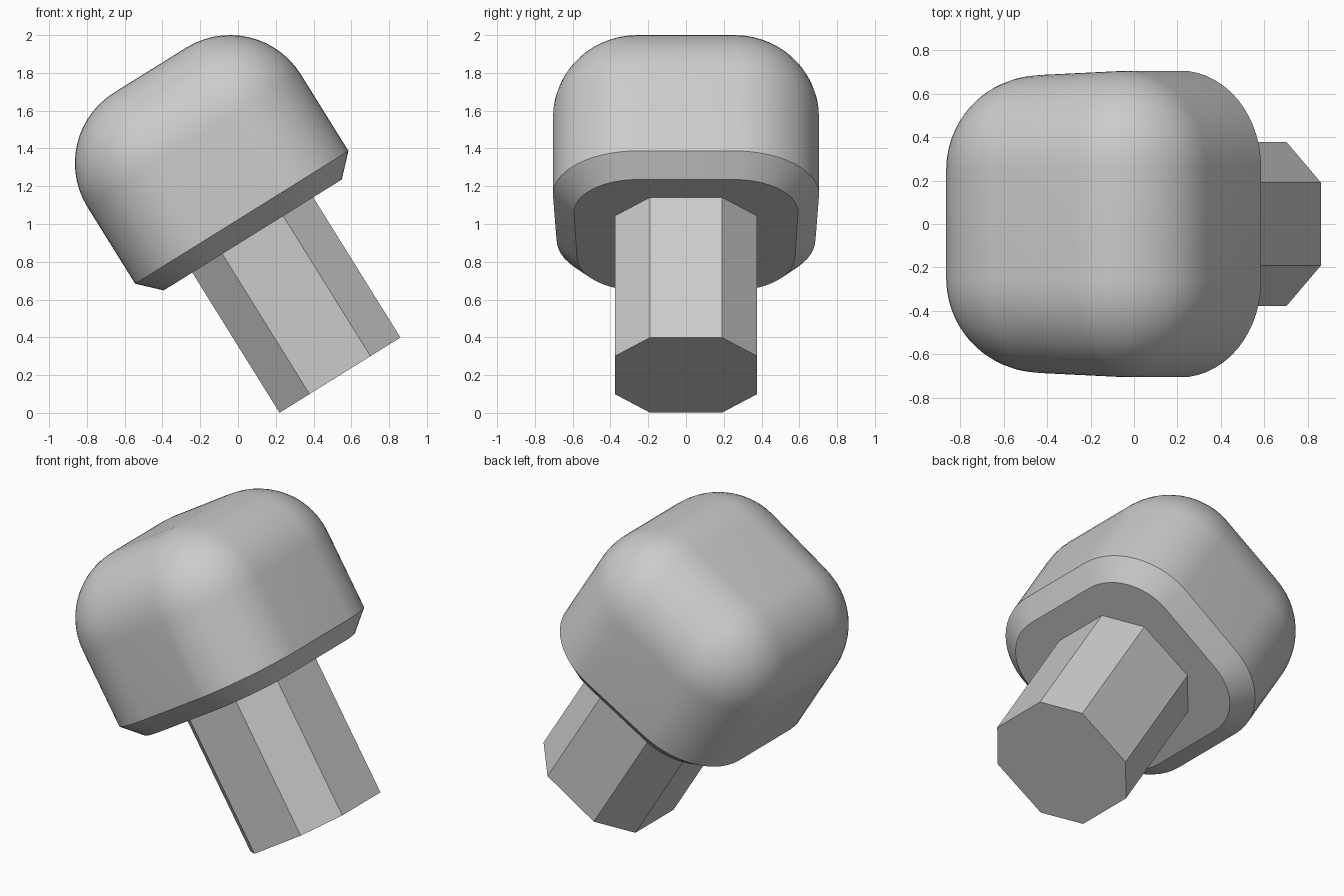
import bpy, bmesh, math
from mathutils import Matrix, Vector

default = bpy.data.objects.get("Cube")
if default:
    bpy.data.objects.remove(default, do_unlink=True)

TILT = Matrix.Translation((0.54, 0, 0.2)) @ Matrix.Rotation(math.radians(-31.9), 4, 'Y')
RIM, TOP, ROUND, CHAMFER = 0.984, 1.902, 0.44, 0.11

grey = bpy.data.materials.new("plain grey")
grey.use_nodes = True
colour = (0.6, 0.6, 0.6, 1)
grey.diffuse_color = colour
grey.node_tree.nodes["Principled BSDF"].inputs["Base Color"].default_value = colour


def finish(bm, name, smooth):
    """Tilt the part onto the leaning axis and add it to the scene."""
    bmesh.ops.recalc_face_normals(bm, faces=bm.faces[:])
    bm.transform(TILT)
    mesh = bpy.data.meshes.new(name)
    bm.to_mesh(mesh)
    bm.free()
    mesh.materials.append(grey)
    obj = bpy.data.objects.new(name, mesh)
    bpy.context.collection.objects.link(obj)
    if smooth:
        bpy.ops.object.select_all(action='DESELECT')
        obj.select_set(True)
        bpy.context.view_layer.objects.active = obj
        bpy.ops.object.shade_smooth_by_angle(angle=math.radians(30))
    return obj


# Rounded cap: box with all edges rounded except those of its underside
bm = bmesh.new()
bmesh.ops.create_cube(bm, size=1)
bmesh.ops.scale(bm, vec=(1.33, 1.39, TOP - RIM), verts=bm.verts[:])
bmesh.ops.translate(bm, vec=(0, 0, (TOP + RIM) / 2), verts=bm.verts[:])
edges = [e for e in bm.edges if max(v.co.z for v in e.verts) > RIM + 0.1]
bmesh.ops.bevel(bm, geom=edges, offset=ROUND, offset_type='OFFSET',
                segments=14, profile=0.5, affect='EDGES')

# Chamfer leading in to the flat underside
bm.normal_update()
under = min(bm.faces, key=lambda f: f.calc_center_median().z)
bmesh.ops.inset_region(bm, faces=[under], thickness=CHAMFER, use_even_offset=True)
for v in under.verts:
    v.co.z = RIM - CHAMFER

# Slight widening towards the raised side
for v in bm.verts:
    v.co.y *= 1 + 0.06 * max(-0.25, min(0.25, v.co.x))
finish(bm, "cap", True)

# Eight-sided stem: square profile with cut corners
bm = bmesh.new()
half, cut = 0.377, 0.19
corners = []
for i in range(4):
    turn = Matrix.Rotation(i * math.pi / 2, 3, 'Z')
    corners += [turn @ Vector((half, -cut, 0)), turn @ Vector((half, cut, 0))]
base = bm.faces.new([bm.verts.new(c) for c in corners])
result = bmesh.ops.extrude_face_region(bm, geom=[base], use_keep_orig=True)
top = [g for g in result["geom"] if isinstance(g, bmesh.types.BMVert)]
bmesh.ops.translate(bm, vec=(0, 0, RIM - CHAMFER + 0.05), verts=top)
finish(bm, "stem", False)
